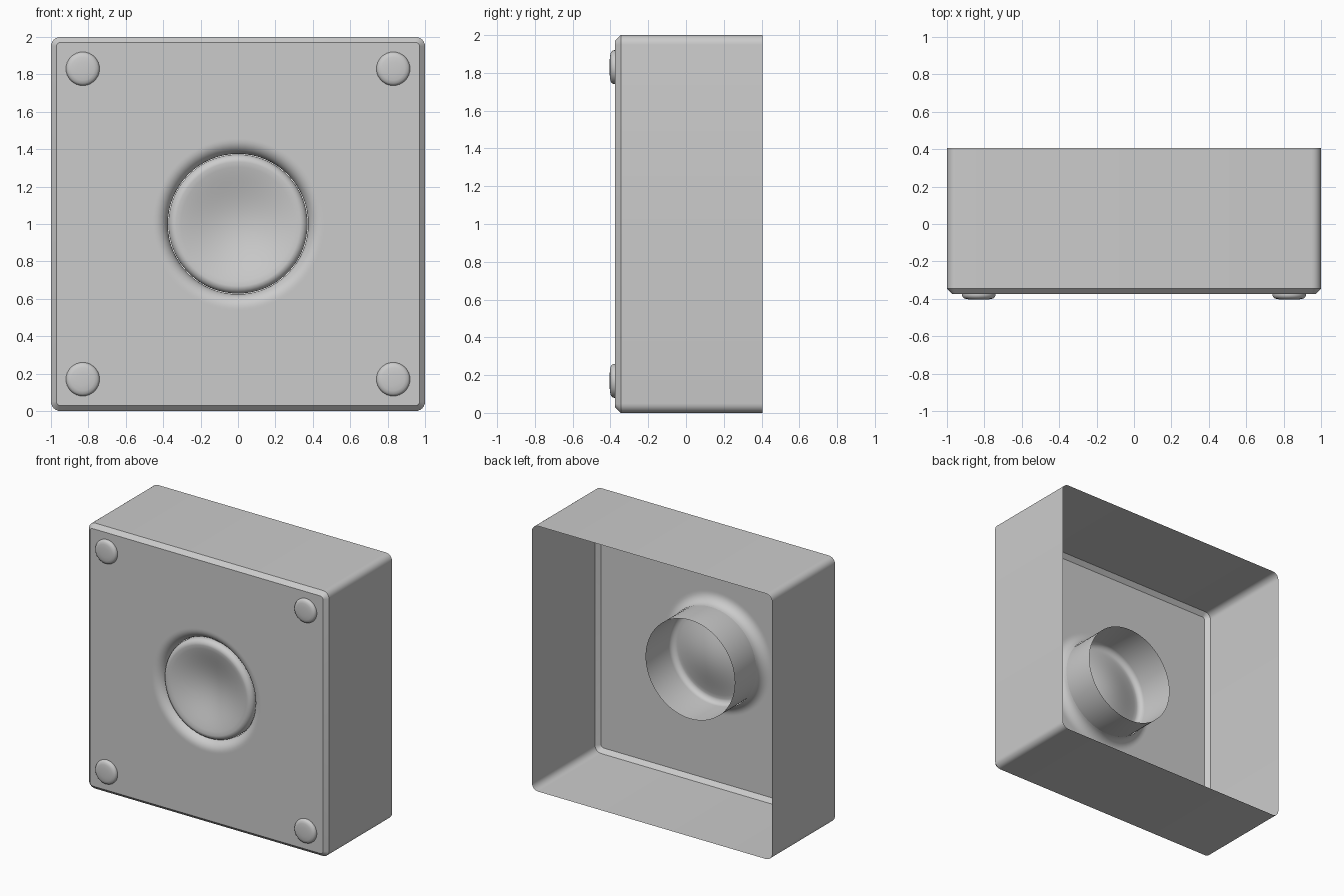
import bpy, bmesh
from math import sin, cos, pi, radians

if "Cube" in bpy.data.objects:
    bpy.data.objects.remove(bpy.data.objects["Cube"])

CZ = 1.0        # height of the centre of the front
FRONT = -0.375  # front plane


def finish(bm, name):
    bmesh.ops.remove_doubles(bm, verts=bm.verts, dist=1e-5)
    bmesh.ops.recalc_face_normals(bm, faces=bm.faces)
    # open shells: make the front-most face point to -y
    bm.normal_update()
    f = min(bm.faces, key=lambda f: f.calc_center_median().y)
    if f.normal.y > 0:
        bmesh.ops.reverse_faces(bm, faces=bm.faces)
    me = bpy.data.meshes.new(name)
    bm.to_mesh(me)
    bm.free()
    ob = bpy.data.objects.new(name, me)
    bpy.context.collection.objects.link(ob)
    bpy.ops.object.select_all(action='DESELECT')
    ob.select_set(True)
    bpy.context.view_layer.objects.active = ob
    bpy.ops.object.shade_smooth_by_angle(angle=radians(32))
    return ob


def loop(bm, pts):
    return [bm.verts.new(p) for p in pts]


def bridge(bm, a, b):
    n = len(a)
    for i in range(n):
        j = (i + 1) % n
        bm.faces.new((a[i], a[j], b[j], b[i]))


def circle(r, y, n, cx=0, cz=CZ):
    return [(cx + r * cos(2 * pi * i / n), y, cz + r * sin(2 * pi * i / n)) for i in range(n)]


def rounded_square(half, rad, y, seg=6):
    pts = []
    for k, (sx, sz) in enumerate(((1, 1), (-1, 1), (-1, -1), (1, -1))):
        for i in range(seg + 1):
            a = pi / 2 * (k + i / seg)
            pts.append((sx * (half - rad) + rad * cos(a), y,
                        CZ + sz * (half - rad) + rad * sin(a)))
    return pts


def lathe(name, profile, n, cx=0, cz=CZ):
    """Spin (radius, y) points about a front-to-back axis."""
    bm = bmesh.new()
    prev = None
    for r, y in profile:
        if r < 1e-6:
            tip = bm.verts.new((cx, y, cz))
            for i in range(n):
                bm.faces.new((prev[i], prev[(i + 1) % n], tip))
            break
        ring = loop(bm, circle(r, y, n, cx, cz))
        if prev:
            bridge(bm, prev, ring)
        prev = ring
    return finish(bm, name)


# Open-backed housing: walls, chamfer, front with a rolled-in round opening
N = 64
bm = bmesh.new()
back = loop(bm, rounded_square(1.0, 0.05, 0.405))
side = loop(bm, rounded_square(1.0, 0.05, -0.345))
face = loop(bm, rounded_square(0.97, 0.02, FRONT))
bridge(bm, back, side)
bridge(bm, side, face)
rings = []
for i in range(9):
    a = pi / 2 * i / 8
    rings.append(loop(bm, circle(0.45 - 0.075 * sin(a), FRONT + 0.075 * (1 - cos(a)), N)))
for a, b in zip(rings, rings[1:]):
    bridge(bm, a, b)
# narrow flat collar keeps the shading of the flat front clean
collar = loop(bm, circle(0.46, FRONT, N))
bridge(bm, collar, rings[0])
edges = []
for lp in (face, collar):
    for i in range(len(lp)):
        e = bm.edges.get((lp[i], lp[(i + 1) % len(lp)]))
        edges.append(e)
bmesh.ops.triangle_fill(bm, edges=edges, use_beauty=True, use_dissolve=False, normal=(0, -1, 0))
finish(bm, "housing")

# Round button: open sleeve, rounded lip, dished face
profile = [(0.372, -0.05), (0.372, -0.325)]
for i in range(1, 7):
    a = pi / 2 * i / 6
    profile.append((0.332 + 0.04 * cos(a), -0.325 - 0.04 * sin(a)))
for i in range(1, 13):
    t = 1 - i / 12
    profile.append((0.332 * t, -0.295 - 0.07 * t * t * (1.6 - 0.6 * t * t)))
lathe("button", profile, N)

# Corner studs with soft domed heads
stud = [(0.09, FRONT), (0.09, -0.382), (0.086, -0.391), (0.078, -0.398),
        (0.062, -0.402), (0.035, -0.4045), (0, -0.405)]
for sx in (-1, 1):
    for sz in (-1, 1):
        lathe("corner_stud", stud, 32, 0.83 * sx, CZ + 0.83 * sz)
